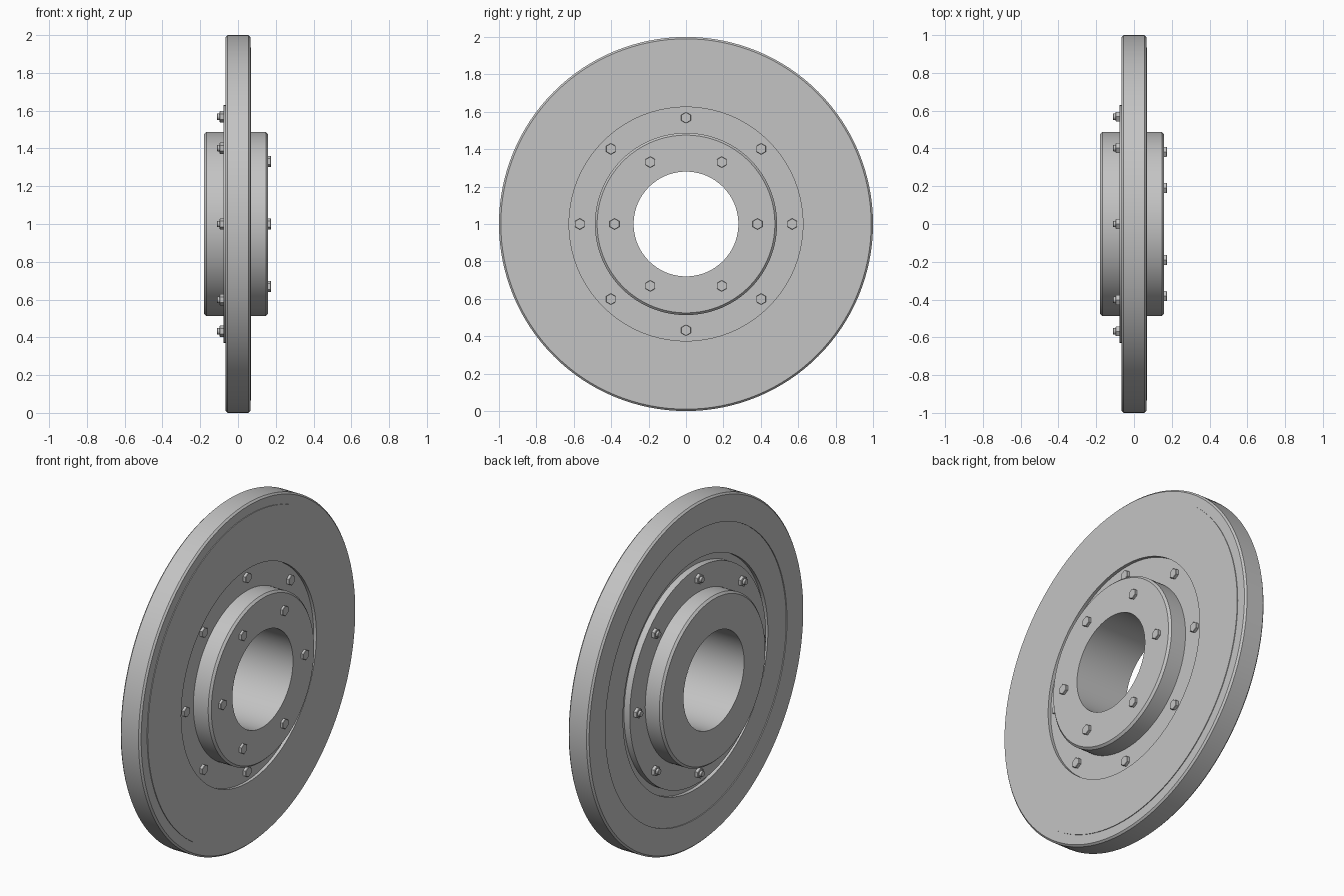
import bpy, bmesh, math

if "Cube" in bpy.data.objects:
    bpy.data.objects.remove(bpy.data.objects["Cube"])

grey = bpy.data.materials.new("steel grey")
grey.diffuse_color = (0.55, 0.55, 0.55, 1)
grey.use_nodes = True
grey.node_tree.nodes["Principled BSDF"].inputs["Base Color"].default_value = grey.diffuse_color


def finish(name, bm, smooth=True):
    bmesh.ops.recalc_face_normals(bm, faces=bm.faces)
    mesh = bpy.data.meshes.new(name)
    bm.to_mesh(mesh)
    bm.free()
    mesh.materials.append(grey)
    ob = bpy.data.objects.new(name, mesh)
    bpy.context.collection.objects.link(ob)
    ob.location.z = 1
    if smooth:
        bpy.ops.object.select_all(action='DESELECT')
        ob.select_set(True)
        bpy.context.view_layer.objects.active = ob
        bpy.ops.object.shade_smooth_by_angle(angle=math.radians(30))
    return ob


def lathe(name, profile, steps=128):
    """Closed (x, radius) profile turned around the x axis."""
    bm = bmesh.new()
    rings = []
    for i in range(steps):
        a = 2 * math.pi * i / steps
        rings.append([bm.verts.new((x, r * math.sin(a), r * math.cos(a))) for x, r in profile])
    n = len(profile)
    for i in range(steps):
        p, q = rings[i], rings[(i + 1) % steps]
        for j in range(n):
            k = (j + 1) % n
            bm.faces.new((p[j], p[k], q[k], q[j]))
    return finish(name, bm)


def prism(bm, x0, x1, r, cy, cz, sides, bevel=0.0):
    """Prism along x with an optional chamfered end at x1."""
    d = math.copysign(bevel, x1 - x0)
    rings = []
    for x, rad in ((x0, r), (x1 - d, r), (x1, r - bevel)):
        rings.append([bm.verts.new((x, cy + rad * math.sin(2 * math.pi * i / sides),
                                    cz + rad * math.cos(2 * math.pi * i / sides)))
                      for i in range(sides)])
    for p, q in zip(rings, rings[1:]):
        for i in range(sides):
            j = (i + 1) % sides
            bm.faces.new((p[i], p[j], q[j], q[i]))
    bm.faces.new(rings[0])
    bm.faces.new(rings[-1])


def bolt_circle(name, count, radius, parts):
    for i in range(count):
        a = 2 * math.pi * i / count
        bm = bmesh.new()
        for x0, x1, r, sides, bevel in parts:
            prism(bm, x0, x1, r, radius * math.cos(a), radius * math.sin(a), sides, bevel)
        finish(f"{name}_{i + 1}", bm)


# Wheel disc: chamfered rim, raised face on the right, stepped recess on the left
lathe("disc", [
    (-0.066, 0.84), (-0.066, 0.99), (-0.056, 1.0), (0.056, 1.0), (0.066, 0.99),
    (0.066, 0.935), (0.07, 0.935), (0.07, 0.625), (0.052, 0.625), (0.052, 0.45),
    (-0.04, 0.45), (-0.04, 0.67), (-0.061, 0.67), (-0.061, 0.84)])

# Clamping flange in the left recess
lathe("flange", [(-0.077, 0.45), (-0.077, 0.63), (-0.035, 0.63), (-0.035, 0.45)])

# Hub with bore and chamfered edges
lathe("hub", [
    (-0.18, 0.28), (-0.18, 0.475), (-0.168, 0.487), (0.148, 0.487),
    (0.16, 0.475), (0.16, 0.28)])

# Fasteners: hub bolts, flange bolt heads, flange nuts with stud ends
bolt_circle("hub_bolt", 6, 0.382, [(0.155, 0.175, 0.03, 6, 0.002)])
bolt_circle("flange_bolt", 8, 0.568, [(0.045, 0.069, 0.03, 6, 0.002)])
bolt_circle("flange_nut", 8, 0.568, [(-0.07, -0.097, 0.03, 6, 0.003),
                                     (-0.08, -0.111, 0.017, 16, 0.002)])
